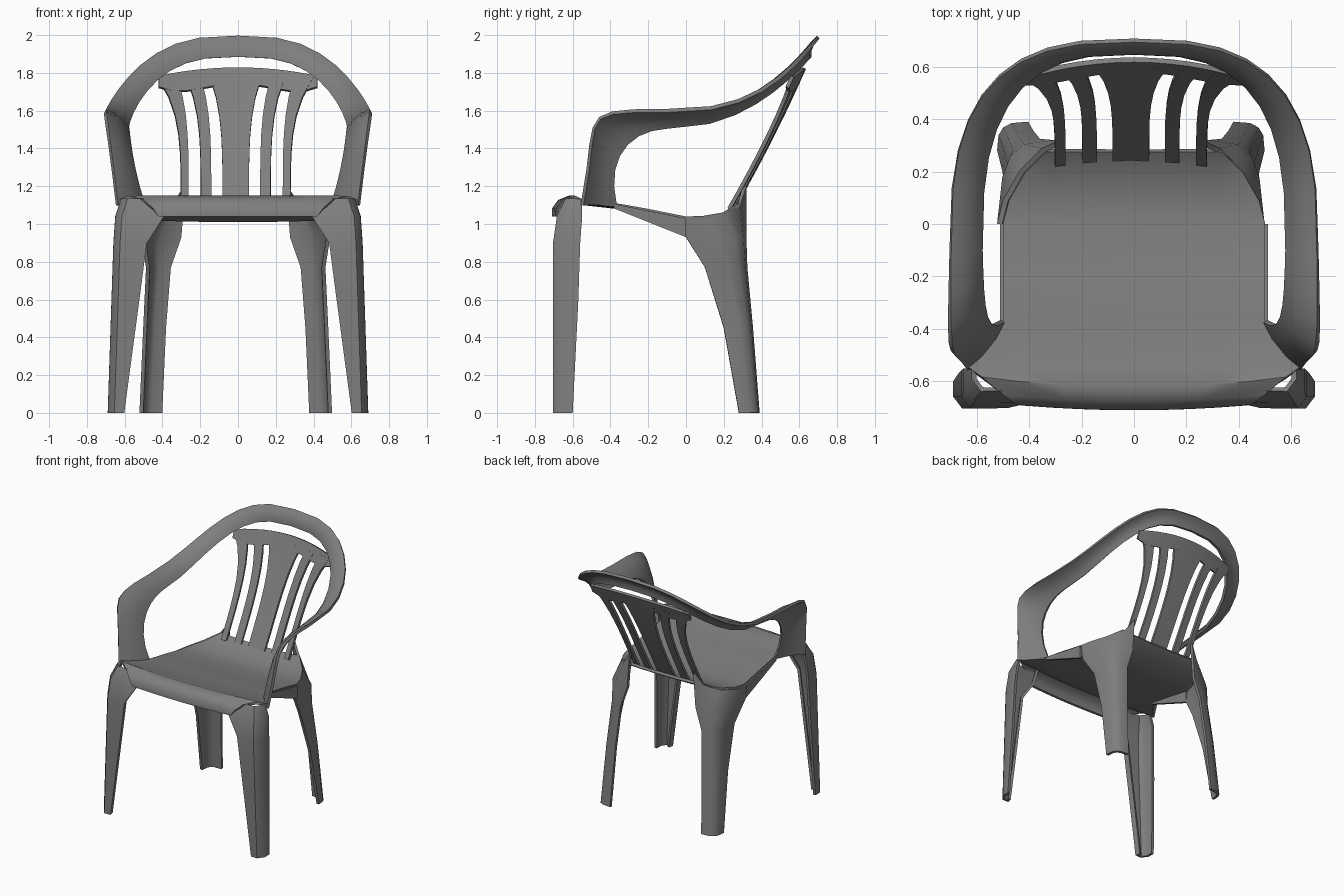
import bpy
from math import sin, cos, pi
from mathutils import Vector
from mathutils.geometry import interpolate_bezier

cube = bpy.data.objects.get("Cube")
if cube:
    bpy.data.objects.remove(cube, do_unlink=True)

plastic = bpy.data.materials.new("grey_plastic")
plastic.use_nodes = True
grey = (0.21, 0.21, 0.21, 1)
plastic.diffuse_color = grey
shader = plastic.node_tree.nodes["Principled BSDF"]
shader.inputs["Base Color"].default_value = grey


def shell(name, rows, thickness=0.02, shift=0.0):
    """Skin a grid of points, mirror it across x and give it wall thickness."""
    n = len(rows[0])
    verts = [tuple(point) for row in rows for point in row]
    faces = [(i * n + j, i * n + j + 1, (i + 1) * n + j + 1, (i + 1) * n + j)
             for i in range(len(rows) - 1) for j in range(n - 1)]
    mesh = bpy.data.meshes.new(name)
    mesh.from_pydata(verts, [], faces)
    mesh.materials.append(plastic)
    obj = bpy.data.objects.new(name, mesh)
    bpy.context.collection.objects.link(obj)
    obj.location.x = shift
    mirror = obj.modifiers.new("Mirror", 'MIRROR')
    mirror.merge_threshold = 0.001
    wall = obj.modifiers.new("Wall", 'SOLIDIFY')
    wall.thickness = thickness
    wall.offset = 0
    bpy.ops.object.select_all(action='DESELECT')
    obj.select_set(True)
    bpy.context.view_layer.objects.active = obj
    for modifier_name in ("Mirror", "Wall"):
        bpy.ops.object.modifier_apply(modifier=modifier_name)
    bpy.ops.object.shade_smooth_by_angle(angle=pi / 4)


def corner(s, outer_x, front_y, inner_x, rear_y, power):
    """Point on a rounded corner running from the side (s=0) to the back (s=1)."""
    across = max(cos(s * pi / 2), 0) ** power
    along = sin(s * pi / 2) ** power
    return inner_x + (outer_x - inner_x) * across, front_y + (rear_y - front_y) * along


def seat_rim(s):
    """Rear seat edge, rising towards the back rest."""
    x, y = corner(s, .5, 0, .27, .31, 1.3)
    return x, y, 1.03 + .17 * s ** 3


steps = [i / 4 for i in range(5)]

# Seat with rolled front apron: y, half width, height of each cross row
seat_rows = [(-.7, .42, 1.04), (-.7, .45, 1.08), (-.67, .5, 1.12), (-.62, .58, 1.14),
             (-.55, .63, 1.12), (-.37, .5, 1.1), (-.2, .5, 1.07)]
for s in steps[:-1]:
    x, y, z = seat_rim(s)
    seat_rows.append((y, x, z))
rows = []
for y, half, z in seat_rows:
    bow = .1 * half ** 2 if y < -.6 else 0
    dish = .01 if y > -.6 else 0
    rows.append([(half * f, y + bow * f * f, z - dish * (1 - f * f)) for f in steps])
shell("seat", rows)

# Side skirts, deepening towards the rear legs
shell("seat_skirt", [[(.5, y, 1.03 - y / 5), (.5, y, 1.01 - y / 5 - (y + .4) / 5)]
                     for y in (-.38, -.2, 0)])

# Front legs: angle section given by height, inner x, outer x and rear y
rows = []
for z, inner, outer, rear in [(0, .61, .68, -.6), (.6, .53, .66, -.57), (.9, .49, .65, -.56),
                              (1.04, .4, .64, -.55), (1.13, .4, .61, -.55)]:
    face = -.695 + max(z - 1, 0) / 2
    rows.append([(inner + .01, face + .03, z), (inner, face, z), (outer - .03, face, z),
                 (outer, face + .04, z), (outer, rear, z)])
shell("front_leg", rows)

# Rear legs: rounded corner section flaring up into the seat rim
rows = [[seat_rim(s) for s in steps]]
for z, *section in [(.93, .49, 0, .29, .31), (.77, .465, .1, .345, .315),
                    (.45, .48, .2, .37, .345), (0, .5, .28, .39, .38)]:
    rows.append([(*corner(s, *section, .6), z) for s in steps])
shell("rear_leg", rows, shift=-.012)


def hoop_edge(half_width, depth, arm_z, rise, power):
    """Half of a hoop edge, from the middle of the back round to the arm."""
    points = []
    for i in range(10):
        x, y = corner(1 - i / 9, half_width, 0, 0, 1, .7)
        points.append(Vector((x, depth * y - .1, arm_z + rise * y ** power)))
    return points


# Arm hoop: outer and inner edges, each continued down the arm post
outer = hoop_edge(.7, .8, 1.6, .39, 2.7)
inner = hoop_edge(.585, .755, 1.51, .375, 2.2)
outer += interpolate_bezier(outer[-1], (.71, -.6, 1.6), (.7, -.45, 1.6), (.64, -.55, 1.1), 8)[1:]
inner += interpolate_bezier(inner[-1], (.58, -.3, 1.5), (.58, -.43, 1.35), (.5, -.37, 1.1), 8)[1:]
rows = []
for i, (a, b) in enumerate(zip(outer, inner)):
    ahead = outer[min(i + 1, len(outer) - 1)] - outer[max(i - 1, 0)]
    bulge = (b - a).cross(ahead).normalized() * .014
    if i == 0:
        bulge.x = 0
    rows.append([a, a.lerp(b, .3) + bulge, a.lerp(b, .7) + bulge, b])
shell("arm_hoop", rows)


def on_back(x, z):
    """Point on the leaning, gently curved back surface."""
    f = z - 1.1
    return x, .26 + .57 * f - .09 * f * f - x * x / 4, z


# Back slats: left and right edge, and how far each edge flares at the top
for name, left, right, left_flare, right_flare in [
        ("back_splat", 0, .07, 0, .065),
        ("inner_slat", .13, .185, .055, .075),
        ("outer_slat", .25, .29, .06, .12)]:
    rows = []
    for i in range(8):
        f = i / 7
        z = 1.08 + .69 * f
        rows.append([on_back(left + left_flare * f ** 4, z),
                     on_back(right + right_flare * f ** 4, z)])
    shell(name, rows, shift=-.012)

# Arched band joining the slats to the hoop
rows = []
for i in range(7):
    x = .07 * i
    rows.append([on_back(x, 1.74 - .8 * x ** 2 + 4 * x ** 4), on_back(x, 1.825 - x * x / 4)])
shell("back_band", rows)
